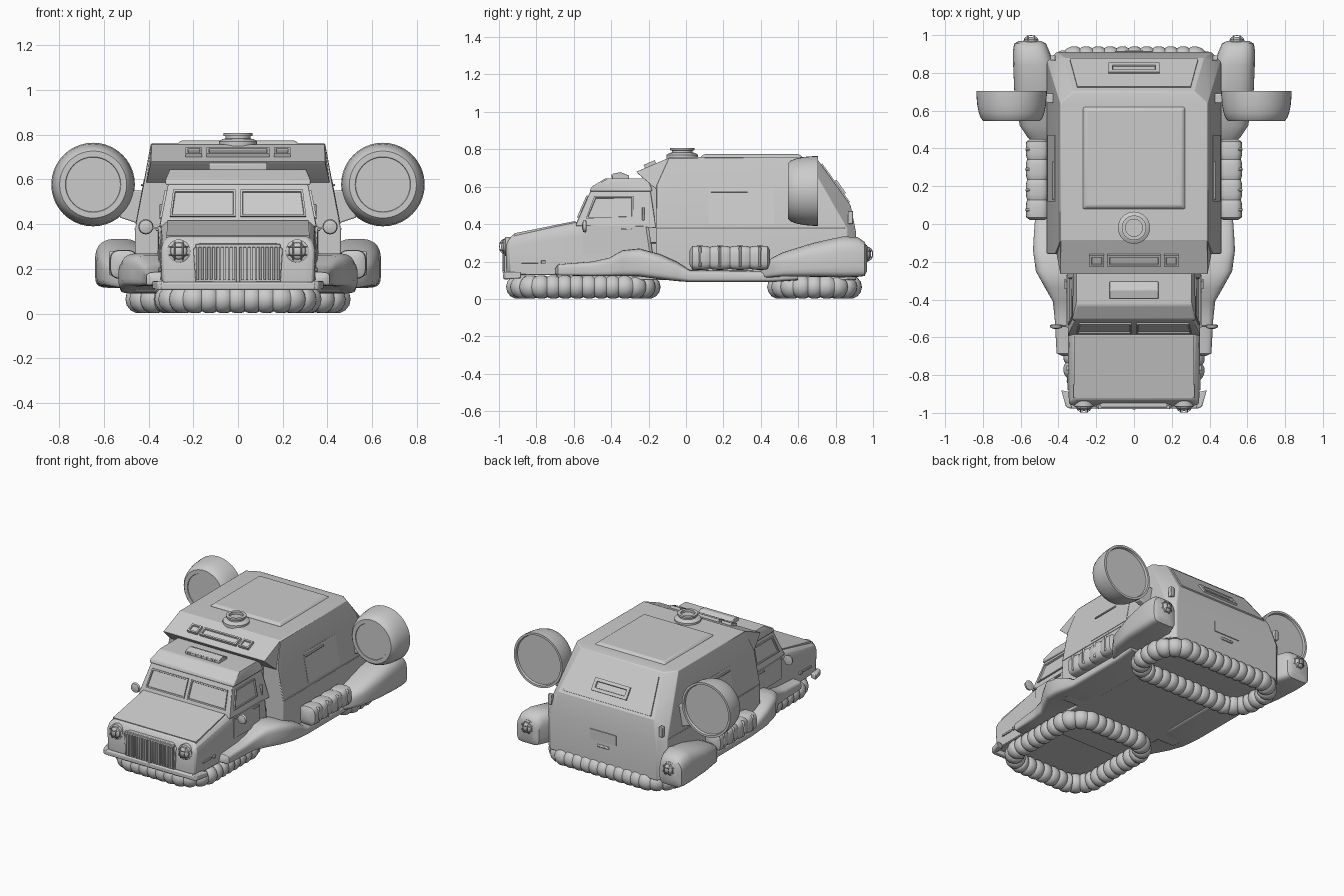
import bpy, bmesh, math
from mathutils import Vector, Matrix

cube = bpy.data.objects.get("Cube")
if cube:
    bpy.data.objects.remove(cube, do_unlink=True)

grey = bpy.data.materials.new("plain grey")
grey.use_nodes = True
grey.diffuse_color = (0.6, 0.6, 0.6, 1)
grey.node_tree.nodes["Principled BSDF"].inputs["Base Color"].default_value = (0.6, 0.6, 0.6, 1)


def finish(name, bm, mirror=False, bevel=0, smooth=True):
    bmesh.ops.recalc_face_normals(bm, faces=bm.faces)
    mesh = bpy.data.meshes.new(name)
    bm.to_mesh(mesh)
    bm.free()
    ob = bpy.data.objects.new(name, mesh)
    bpy.context.collection.objects.link(ob)
    mesh.materials.append(grey)
    if bevel:
        m = ob.modifiers.new("bevel", 'BEVEL')
        m.width, m.segments, m.limit_method = bevel, 2, 'ANGLE'
    if mirror:
        ob.modifiers.new("mirror", 'MIRROR')
    if smooth:
        bpy.ops.object.select_all(action='DESELECT')
        ob.select_set(True)
        bpy.context.view_layer.objects.active = ob
        bpy.ops.object.shade_smooth_by_angle(angle=math.radians(20 if bevel else 35))
    return ob


def hull(name, pts, bevel=0.008, both=True, mirror=False):
    """Convex solid; both adds the opposite side of every point."""
    bm = bmesh.new()
    for x, y, z in pts:
        bm.verts.new((x, y, z))
        if both:
            bm.verts.new((-x, y, z))
    res = bmesh.ops.convex_hull(bm, input=bm.verts)
    spare = {v for v in res["geom_interior"] + res["geom_unused"] if isinstance(v, bmesh.types.BMVert)}
    bmesh.ops.delete(bm, geom=list(spare), context='VERTS')
    bmesh.ops.dissolve_limit(bm, angle_limit=0.02, verts=bm.verts, edges=bm.edges)
    return finish(name, bm, mirror, bevel)


def box(name, lo, hi, bevel=0.005, mirror=False):
    pts = [(x, y, z) for x in (lo[0], hi[0]) for y in (lo[1], hi[1]) for z in (lo[2], hi[2])]
    return hull(name, pts, bevel, False, mirror)


def panel(name, corners, rim=0.012, height=0.01, sink=0.007, mirror=False):
    """Thin raised plate with a sunken middle."""
    bm = bmesh.new()
    c = [Vector(p) for p in corners]
    mid = sum(c, Vector()) / 4
    n = (c[1] - c[0]).cross(c[3] - c[0]).normalized()
    if n.dot(mid - Vector((0, 0, 0.3))) < 0:
        n = -n
    base = [bm.verts.new(p - n * 0.01) for p in c]
    top = [bm.verts.new(p + n * height) for p in c]
    for i in range(4):
        j = (i + 1) % 4
        bm.faces.new((base[i], base[j], top[j], top[i]))
    face = bm.faces.new(top)
    bm.faces.new(base[::-1])
    bmesh.ops.recalc_face_normals(bm, faces=bm.faces)
    if rim:
        bmesh.ops.inset_region(bm, faces=[face], thickness=rim, depth=0)
        bmesh.ops.inset_region(bm, faces=[face], thickness=0.003, depth=-sink)
    return finish(name, bm, mirror, smooth=False)


def skin(name, rings, closed=False, mirror=False):
    """Join rings of points into a surface."""
    bm = bmesh.new()
    rows = [[bm.verts.new(p) for p in r] for r in rings]
    n = len(rows[0])
    for i in range(len(rows) if closed else len(rows) - 1):
        a, b = rows[i], rows[(i + 1) % len(rows)]
        for k in range(n):
            bm.faces.new((a[k], a[(k + 1) % n], b[(k + 1) % n], b[k]))
    if not closed:
        bm.faces.new(rows[0][::-1])
        bm.faces.new(rows[-1])
    return finish(name, bm, mirror)


def pod(name, stations, top=0.6, bottom=0.6, n=24):
    """Rounded shape along y from (y, x_in, x_out, z_low, z_high); lower powers are boxier."""
    rings = []
    for y, x0, x1, z0, z1 in stations:
        ring = []
        for k in range(n):
            a = math.tau * (k + 0.5) / n
            power = top if a < math.pi else bottom
            px, pz = (math.copysign(abs(v) ** power, v) for v in (math.cos(a), math.sin(a)))
            ring.append(((x0 + x1) / 2 + px * (x1 - x0) / 2, y, (z0 + z1) / 2 + pz * (z1 - z0) / 2))
        rings.append(ring)
    return skin(name, rings, mirror=True)


def lathe(name, profile, at, axis='Z', n=32, mirror=False):
    """Turn (radius, height) points around an axis."""
    rot = {'Z': Matrix(), 'Y': Matrix.Rotation(-math.pi / 2, 3, 'X').to_4x4()}[axis]
    rings = [[Vector(at) + rot @ Vector((r * math.cos(math.tau * k / n), r * math.sin(math.tau * k / n), h))
              for k in range(n)] for r, h in profile]
    return skin(name, rings, mirror=mirror)


def air_ring(name, hx, y0, y1, c, r=0.064, cell=0.064, steps=6, n=14):
    """Ring of inflated cells around a chamfered rectangle."""
    corners = [(hx, y0 + c), (hx, y1 - c), (hx - c, y1), (c - hx, y1),
               (-hx, y1 - c), (-hx, y0 + c), (c - hx, y0), (hx - c, y0)]
    pts = [Vector((x, y, r)) for x, y in corners]
    lens = [(pts[(i + 1) % 8] - pts[i]).length for i in range(8)]
    total = sum(lens)
    count = round(total / cell) * steps

    def at(d):
        d %= total
        for i in range(8):
            if d <= lens[i]:
                return pts[i].lerp(pts[(i + 1) % 8], d / lens[i])
            d -= lens[i]
        return pts[0]
    rings = []
    for i in range(count):
        d = total * i / count
        p = (at(d) + at(d - 0.03) + at(d + 0.03)) / 3
        t = (at(d + 0.04) - at(d - 0.04)).normalized()
        side = t.cross(Vector((0, 0, 1)))
        rad = r * (0.83 + 0.17 * abs(math.sin(math.pi * i / steps)) ** 0.6)
        rings.append([p + side * rad * math.cos(math.tau * k / n) + Vector((0, 0, rad * math.sin(math.tau * k / n)))
                      for k in range(n)])
    skin(name, rings, closed=True)


# Inflated skirts
air_ring("front_air_skirt", 0.31, -0.898, -0.2, 0.09)
air_ring("rear_air_skirt", 0.44, 0.498, 0.877, 0.09)

# Main rear body and front visor
hull("rear_body", [(.39, -.09, .757), (.417, -.16, .6), (.46, -.16, .38), (.46, -.16, .1), (.39, .64, .76),
                   (.46, .86, .38), (.46, .86, .1), (.32, .70, .75), (.37, .88, .5), (.41, .91, .35),
                   (.41, .91, .1)], .005)
hull("roof_visor", [(.39, -.255, .668), (.39, -.265, .68), (.388, -.085, .757), (.41, -.158, .585),
                    (.39, -.08, .74)], 0.004)
box("underbody", (-.33, -.5, .1), (.33, .2, .3))
hull("roof_hatch", [(.275, y, .755) for y in (.075, .625)] + [(.255, y, .774) for y in (.095, .605)], .008)
panel("back_door", [(-.30, .722, .719), (.30, .722, .719), (.34, .87, .514), (-.34, .87, .514)], 0, .008)
panel("back_window", [(-.135, .795, .63), (.135, .795, .63), (.135, .845, .56), (-.135, .845, .56)], .03, .012, .01)
panel("plate_holder", [(-.1, .91, .33), (.1, .91, .33), (.1, .91, .26), (-.1, .91, .26)], 0, .006)
box("back_handle", (-.045, .9, .22), (.045, .922, .235))
panel("side_door", [(.419, .12, .60), (.419, .47, .60), (.457, .47, .4), (.457, .12, .4)], 0, .002, 0, True)
box("side_door_rail", (.41, .13, .57), (.434, .33, .58), .003, True)
box("body_seam", (.44, -.155, .376), (.463, .85, .382), .002, True)
box("corner_lamp", (.415, .865, .40), (.443, .893, .47), .004, True)

# Roof turret
lathe("roof_turret", [(.085, -.02), (.085, .015), (.07, .025), (.055, .028), (.055, .038), (.065, .04),
                      (.065, .052), (.045, .052), (.045, .035)], (0, -.02, .755))

# Lamps on the visor slope
panel("visor_lamp_bar", [(-.14, -.22, .7), (.14, -.22, .7), (.14, -.16, .725), (-.14, -.16, .725)], .015, .018, .01)
panel("visor_side_lamp", [(.16, -.22, .7), (.235, -.22, .7), (.235, -.16, .725), (.16, -.16, .725)],
      .015, .018, .01, True)

# Cab, hood and roof cap
hull("hood", [(.34, -.95, .13), (.345, -.955, .28), (.335, -.95, .315), (.31, -.925, .345), (.32, -.57, .415),
              (.345, -.57, .39), (.355, -.2, .39), (.355, -.16, .12), (.3, -.965, .28), (.3, -.96, .13)], .012)
hull("cabin", [(.35, -.59, .39), (.345, -.585, .41), (.312, -.51, .58), (.312, -.19, .58), (.355, -.16, .38)], .006)
hull("cab_roof", [(.325, -.515, .575), (.325, -.505, .6), (.305, -.43, .645), (.305, -.2, .645), (.325, -.18, .575)], .008)
box("cab_to_body_link", (-.31, -.25, .3), (.31, -.1, .62))
panel("hood_lid", [(-.32, -.92, .344), (.32, -.92, .344), (.315, -.59, .411), (-.315, -.59, .411)], 0, .006)
panel("windshield", [(.012, -.574, .432), (.305, -.574, .432), (.29, -.523, .55), (.012, -.523, .55)],
      .012, .01, .008, True)
panel("door_window", [(.345, -.535, .43), (.345, -.28, .43), (.322, -.28, .55), (.322, -.49, .55)], .012, .006, .009, True)
panel("cab_door", [(.353, -.55, .39), (.356, -.27, .39), (.357, -.27, .24), (.352, -.55, .24)], 0, .003, 0, True)
box("door_handle", (.34, -.345, .37), (.368, -.29, .38), .003, True)
box("cab_grab_bar", (.31, -.235, .42), (.35, -.222, .49), .003, True)
box("hood_side_slot", (.33, -.88, .19), (.352, -.79, .203), .002, True)
box("hood_side_marker", (.33, -.775, .188), (.358, -.75, .205), .003, True)

# Air intake on the cab roof
hull("roof_intake", [(.13, -.395, .64), (.13, -.395, .668), (.13, -.35, .678), (.13, -.305, .66), (.13, -.305, .64)], .004)
for i in range(12):
    x = -.115 + i * .021
    box("intake_fin", (x - .004, -.398, .648), (x + .004, -.37, .664), 0)

# Grille
hull("grille_surround", [(.19, y, .14) for y in (-.972, -.94)] + [(.2, y, .29) for y in (-.972, -.94)]
     + [(.17, y, .315) for y in (-.972, -.94)], .004)
box("grille_top_bar", (-.19, -.98, .295), (.19, -.96, .31), .003)
box("grille_middle_post", (-.008, -.982, .14), (.008, -.96, .3), .002)
for i in range(9):
    x = .02 + i * .02
    box("grille_bar", (x - .005, -.98, .15), (x + .005, -.96, .3), .002, True)

# Bumper with swept ends
box("front_bumper", (-.345, -.978, .105), (.345, -.94, .14), .008)
hull("bumper_end", [(.33, -.978, z) for z in (.105, .145)] + [(.36, -.968, z) for z in (.105, .145)]
     + [(.385, -.88, z) for z in (.11, .145)] + [(.34, -.89, z) for z in (.11, .145)], .006, False, True)


# Caged round lamps, facing forward (sign -1) or backward (sign 1)
def lamp(name, x, y, z, r, sign):
    prof = [(r * 1.15, -.04), (r * 1.15, 0), (r, .004), (r * .85, .004), (r * .8, .012), (r * .55, .02), (.004, .024)]
    lathe(name, [(a, h * sign) for a, h in prof], (x, y, z), 'Y', 24, True)
    for k in (-.4, .4):
        w = r * .92
        for vert in (True, False):
            path = []
            for i in range(9):
                a = math.pi * i / 8
                u, d = -w * math.cos(a), y + sign * .032 * math.sin(a)
                path.append(Vector((x + k * r, d, z + u) if vert else (x + u, d, z + k * r)))
            rings = []
            off = Vector((1, 0, 0)) if vert else Vector((0, 0, 1))
            for i, p in enumerate(path):
                t = (path[min(i + 1, 8)] - path[max(i - 1, 0)]).normalized()
                q = t.cross(off)
                rings.append([p + .0025 * (off * math.cos(math.tau * j / 6) + q * math.sin(math.tau * j / 6))
                              for j in range(6)])
            skin(name + "_cage", rings, mirror=True)


lamp("headlight", .265, -.965, .28, .045, -1)
lamp("tail_light", .545, .966, .24, .042, 1)

# Running fenders, wide rear pods and luggage rolls
pod("front_fender", [(-.70, .30, .38, .135, .16), (-.685, .30, .41, .125, .185), (-.5, .3, .42, .122, .2),
                     (-.41, .3, .43, .122, .22), (-.34, .3, .47, .122, .26), (-.25, .3, .52, .12, .27),
                     (-.14, .3, .535, .105, .24), (-.05, .3, .53, .095, .2), (.02, .3, .525, .09, .155),
                     (.46, .3, .525, .09, .15), (.6, .3, .53, .1, .16)], .55, .35)
pod("rear_fender", [(.40, .4, .51, .11, .17), (.46, .4, .565, .115, .22), (.52, .4, .605, .12, .25),
                    (.68, .4, .633, .118, .3), (.84, .42, .64, .115, .335), (.92, .45, .64, .118, .33),
                    (.955, .465, .635, .122, .305), (.968, .49, .61, .15, .275)], .7, .35)
rolls = []
for i in range(33):
    g = .007 * (1 - abs(math.sin(math.pi * i / 8)) ** .5) + (.018 if i in (0, 32) else 0)
    rolls.append((.02 + .43 * i / 32, .45 + g, .573 - g, .155 + g, .285 - g))
pod("luggage_roll", rolls)
for y in (.075, .18, .29, .395):
    box("luggage_strap", (.47, y - .008, .17), (.576, y + .008, .28), .02, True)

# Thruster drums with recessed discs at both ends
lathe("thruster_drum", [(.122, .55), (.124, .546), (.15, .546), (.163, .56), (.174, .59), (.182, .63),
                        (.187, .69), (.187, .705), (.172, .705), (.168, .69)], (.648, 0, .577), 'Y', 40, True)
hull("drum_bracket", [(.41, .64, .55), (.41, .69, .55), (.50, .64, .55), (.50, .69, .55),
                      (.44, .64, .4), (.44, .69, .4), (.53, .64, .43), (.53, .69, .43)], .006, False, True)

# Wing mirrors
lathe("wing_mirror", [(.012, -.015), (.03, -.01), (.034, .005), (.026, .007)], (.412, -.54, .388), 'Y', 16, True)
box("mirror_arm", (.34, -.545, .378), (.395, -.535, .388), .002, True)
